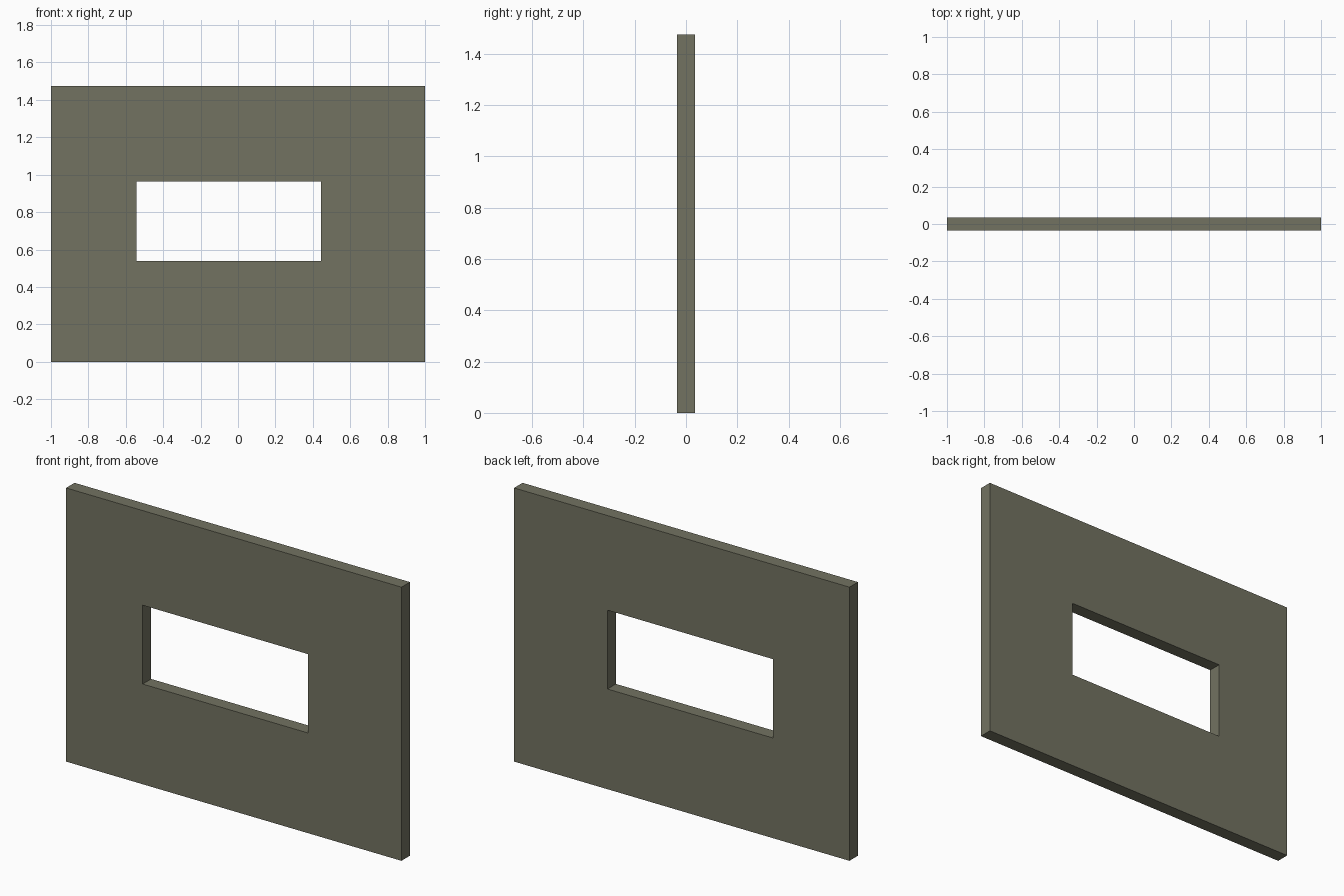
import bpy, bmesh

if "Cube" in bpy.data.objects:
    bpy.data.objects.remove(bpy.data.objects["Cube"])

THICK = 0.072


def rect(bm, x0, x1, z0, z1, y):
    return [bm.verts.new((x, y, z)) for x, z in ((x0, z0), (x1, z0), (x1, z1), (x0, z1))]


# Wall panel: outer rectangle and window rectangle, bridged front and back
bm = bmesh.new()
outer = [rect(bm, -1, 1, 0, 1.475, y) for y in (-THICK / 2, THICK / 2)]
inner = [rect(bm, -0.543, 0.443, 0.54, 0.965, y) for y in (-THICK / 2, THICK / 2)]
for i in range(4):
    j = (i + 1) % 4
    for a, b in ((outer[0], inner[0]), (inner[0], inner[1]),
                 (inner[1], outer[1]), (outer[1], outer[0])):
        bm.faces.new((a[i], a[j], b[j], b[i]))
bmesh.ops.recalc_face_normals(bm, faces=bm.faces[:])

mesh = bpy.data.meshes.new("wall_with_window_opening")
bm.to_mesh(mesh)
bm.free()
wall = bpy.data.objects.new("wall_with_window_opening", mesh)
bpy.context.collection.objects.link(wall)

# Olive grey finish
mat = bpy.data.materials.new("olive_grey")
mat.diffuse_color = (0.17, 0.17, 0.12, 1)
mat.use_nodes = True
mat.node_tree.nodes["Principled BSDF"].inputs["Base Color"].default_value = mat.diffuse_color
mesh.materials.append(mat)
